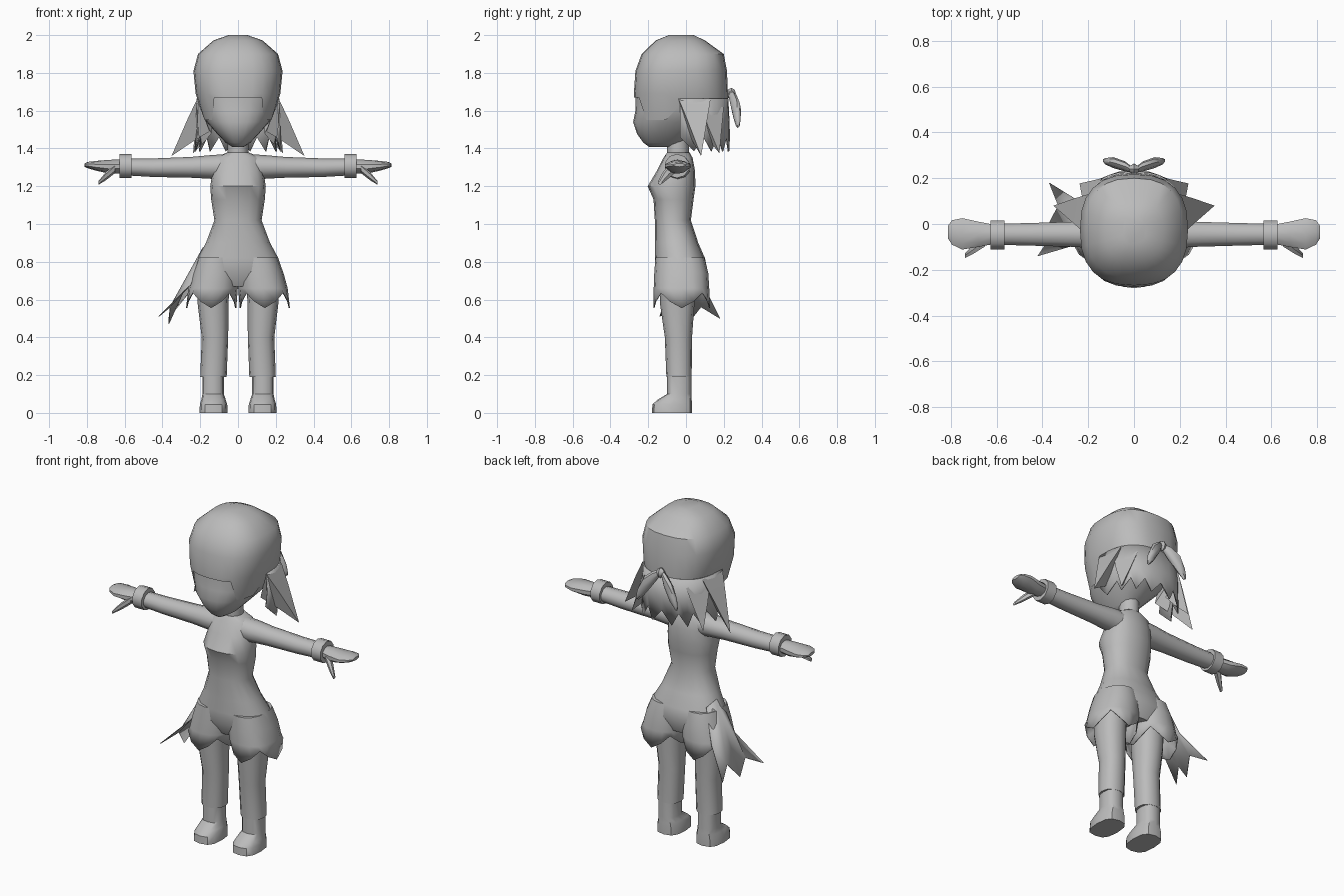
import bpy, bmesh, math
from mathutils import Vector

if "Cube" in bpy.data.objects:
    bpy.data.objects.remove(bpy.data.objects["Cube"])

grey = bpy.data.materials.new("plain grey")
grey.diffuse_color = (0.5, 0.5, 0.5, 1)
grey.use_nodes = True
grey.node_tree.nodes["Principled BSDF"].inputs["Base Color"].default_value = grey.diffuse_color


def build(name, verts, faces, mirror=False, thick=0, angle=40):
    mesh = bpy.data.meshes.new(name)
    mesh.from_pydata(verts, [], faces)
    bm = bmesh.new()
    bm.from_mesh(mesh)
    bmesh.ops.recalc_face_normals(bm, faces=bm.faces)
    bm.to_mesh(mesh)
    bm.free()
    mesh.materials.append(grey)
    ob = bpy.data.objects.new(name, mesh)
    bpy.context.collection.objects.link(ob)
    bpy.ops.object.select_all(action='DESELECT')
    ob.select_set(True)
    bpy.context.view_layer.objects.active = ob
    bpy.ops.object.shade_smooth_by_angle(angle=math.radians(angle))
    if thick:
        m = ob.modifiers.new("thickness", 'SOLIDIFY')
        m.thickness, m.offset = thick, 0
    if mirror:
        ob.modifiers.new("mirror", 'MIRROR').use_mirror_merge = False
    return ob


def oval(n, e=2.0):
    """Unit superellipse points."""
    pts = []
    for i in range(n):
        a = math.tau * i / n - math.pi / 2
        c, s = math.cos(a), math.sin(a)
        pts.append((math.copysign(abs(c) ** (2 / e), c), math.copysign(abs(s) ** (2 / e), s)))
    return pts


def zring(z, x0, x1, y0, y1, n=16, e=2.3):
    """Level ring filling the box x0..x1, y0..y1; z may be a function of the point index."""
    cx, cy, rx, ry = (x0 + x1) / 2, (y0 + y1) / 2, (x1 - x0) / 2, (y1 - y0) / 2
    zf = z if callable(z) else (lambda i: z)
    return [(cx + rx * c, cy + ry * s, zf(i)) for i, (c, s) in enumerate(oval(n, e))]


def xring(x, y, z, ry, rz, n=10):
    return [(x, y + ry * c, z + rz * s) for c, s in oval(n)]


def loft(name, rings, top=True, bottom=True, **kw):
    n = len(rings[0])
    verts = [p for r in rings for p in r]
    faces = []
    for k in range(len(rings) - 1):
        for i in range(n):
            j = (i + 1) % n
            faces.append((k * n + i, k * n + j, k * n + n + j, k * n + n + i))
    if top:
        faces.append(tuple(range(n)))
    if bottom:
        faces.append(tuple(range(len(verts) - n, len(verts))))
    return build(name, verts, faces, **kw)


# Torso, from the collar to the hips: height, half width, front, back
torso = [(1.378, .06, -.1, .02), (1.35, .12, -.12, .035), (1.28, .135, -.155, .048),
         (1.20, .147, -.203, .05), (1.13, .142, -.172, .04), (1.02, .125, -.165, .026),
         (.90, .17, -.165, .065), (.82, .213, -.165, .10), (.75, .236, -.165, .115),
         (.67, .19, -.12, .08)]
loft("torso", [zring(z, -w, w, a, b) for z, w, a, b in torso])
loft("neck", [zring(z, -.055, .055, -.1, .015, 12, 2) for z in (1.48, 1.35)])

# Shorts with a ragged open hem
hem = lambda i: .555 if i % 4 == 0 else (.59 if i % 2 else .635)
loft("shorts_leg", [zring(.82, .01, .208, -.16, .095), zring(.74, .002, .238, -.165, .115),
                    zring(.66, .004, .26, -.168, .12), zring(hem, .012, .272, -.17, .125)],
     bottom=False, mirror=True, thick=.006)

# Legs and boots
loft("leg", [zring(z, *b, 12) for z, b in (
    (.70, (.045, .215, -.14, .05)), (.58, (.05, .214, -.138, .045)),
    (.40, (.052, .192, -.112, .032)), (.19, (.06, .2, -.104, .03)))], mirror=True)
loft("boot", [zring(z, *b, 12, 2.8) for z, b in (
    (.22, (.075, .188, -.1, .028)), (.10, (.075, .188, -.1, .028)),
    (.07, (.065, .194, -.15, .03)), (.045, (.057, .202, -.178, .032)),
    (0, (.055, .204, -.18, .032)))], mirror=True)

# Arms, cuffs and hands
loft("arm", [xring(*r) for r in ((.07, -.045, 1.30, .07, .07), (.15, -.045, 1.302, .068, .062),
                                 (.25, -.045, 1.30, .058, .055), (.45, -.045, 1.298, .052, .049),
                                 (.6, -.045, 1.302, .048, .044))], mirror=True)
loft("cuff", [xring(x, -.048, 1.307, .066, .064) for x in (.565, .627)], mirror=True)
loft("hand", [xring(*r) for r in ((.61, -.045, 1.305, .044, .036), (.68, -.045, 1.303, .058, .037),
                                  (.75, -.043, 1.308, .072, .026), (.795, -.037, 1.312, .056, .017),
                                  (.812, -.035, 1.312, .03, .009))], mirror=True)
loft("thumb", [xring(*r, n=6) for r in ((.65, -.07, 1.295, .032, .025), (.70, -.11, 1.253, .022, .022),
                                        (.738, -.138, 1.218, .012, .01))], mirror=True)

# Head with a pushed-out mouth and a tapered jaw
head = [(1.93, .17, -.18, .14), (1.80, .225, -.255, .205), (1.66, .208, -.267, .205),
        (1.60, .195, -.268, .19), (1.54, .166, -.28, .14), (1.475, .108, -.258, .04),
        (1.43, .065, -.225, -.01), (1.408, .03, -.195, -.06)]
loft("head", [zring(z, -w, w, a, b, 24, 2.3) for z, w, a, b in head])


# Hair cap: straight fringe, longer locks beside the face
def cap_edge(i):
    d = min(i, 24 - i) * 15
    return 1.67 if d <= 40 else 1.55 if d <= 75 else 1.63


cap = [(2.0, .05, -.09, .04), (1.972, .13, -.16, .1), (1.90, .212, -.235, .2),
       (1.81, .236, -.268, .217), (1.69, .224, -.276, .222)]
rings = [zring(z, -w, w, a, b, 24, 2.5) for z, w, a, b in cap]
rim = []
for i, p in enumerate(rings[-1]):
    z = cap_edge(i)
    s = 1 - (1.69 - z) * 1.35
    rim.append((p[0] * s, p[1] if z > 1.6 else p[1] * .97, z))
loft("hair_cap", rings + [rim], bottom=False)

# Ragged curtain of hair around the back of the head
count = 17
verts, faces = [], []
for i in range(count):
    a = math.radians(-5 + 190 * i / (count - 1))
    c, s = math.cos(a), math.sin(a)
    x, y = math.copysign(abs(c) ** .8, c) * .215, math.copysign(abs(s) ** .8, s) * .22
    tip = i % 2
    verts += [(x, y, 1.665), (x * 1.02, y * 1.03, 1.54),
              (x * (1.06 if tip else .97), y * 1.04, 1.385 if tip else 1.46)]
    if i:
        for k in (0, 1):
            q = 3 * i + k
            faces.append((q - 3, q, q + 1, q - 2))
build("back_hair", verts, faces, thick=.008)


# Pointed side locks, each a bent three-sided spike
def spike(name, a, b, c, mid, tip):
    base = [Vector(p) for p in (a, b, c)]
    centre = sum(base, Vector()) / 3
    middle = [Vector(mid) + (p - centre) * .62 for p in base]
    verts = base + middle + [Vector(tip)]
    faces = [(0, 1, 2)]
    for i in range(3):
        j = (i + 1) % 3
        faces += [(i, j, j + 3, i + 3), (i + 3, j + 3, 6)]
    build(name, verts, faces, mirror=True, angle=30)


spike("side_lock", (.215, -.04, 1.665), (.2, .13, 1.66), (.15, .0, 1.49),
      (.252, .05, 1.515), (.352, .08, 1.36))
spike("rear_lock", (.215, .08, 1.62), (.14, .2, 1.62), (.14, .1, 1.48),
      (.195, .145, 1.49), (.238, .177, 1.375))

# Bow on the back of the head
loft("bow_loop", [xring(*r, n=8) for r in ((.005, .235, 1.69, .012, .015), (.04, .252, 1.655, .022, .04),
                                           (.09, .268, 1.60, .024, .056), (.125, .274, 1.545, .014, .038),
                                           (.136, .277, 1.525, .005, .012))], mirror=True)
loft("bow_knot", [xring(x, .24, 1.69, r, r * 1.3, 8) for x, r in ((-.022, .012), (0, .024), (.022, .012))])

# Torn cloth hanging from one hip
cloth = [(-.17, -.08, .86), (-.185, -.02, .875), (-.17, .05, .85),
         (-.42, -.14, .51), (-.36, -.05, .56), (-.367, .01, .47), (-.33, .08, .56), (-.37, .18, .5),
         (-.24, .1, .66), (-.25, -.09, .68)]
build("hip_cloth", cloth, [(0, 1, 4, 9), (9, 4, 3), (1, 6, 5, 4), (1, 2, 8, 6), (8, 7, 6)], thick=.004)
